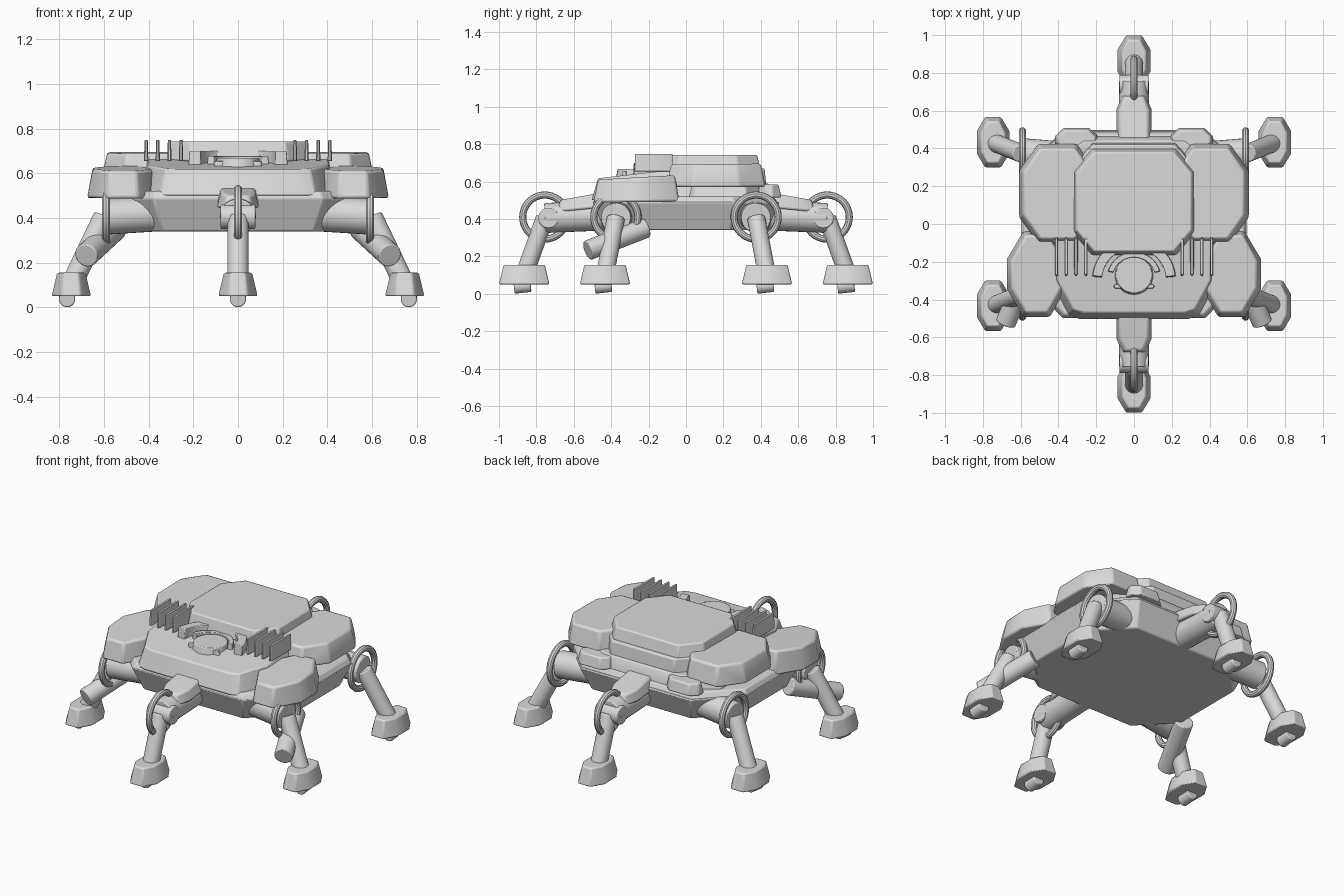
import bpy, bmesh, math
from mathutils import Vector

if "Cube" in bpy.data.objects:
    bpy.data.objects.remove(bpy.data.objects["Cube"])

grey = bpy.data.materials.new("plain_grey")
grey.diffuse_color = (0.7, 0.7, 0.7, 1)
grey.use_nodes = True
grey.node_tree.nodes["Principled BSDF"].inputs["Base Color"].default_value = grey.diffuse_color


def finish(ob, name, bevel=0.0):
    ob.name = name
    ob.data.materials.append(grey)
    if bevel:
        m = ob.modifiers.new("edge", 'BEVEL')
        m.width, m.segments, m.limit_method = bevel, 2, 'ANGLE'
    bpy.ops.object.select_all(action='DESELECT')
    ob.select_set(True)
    bpy.context.view_layer.objects.active = ob
    bpy.ops.object.shade_smooth_by_angle(angle=math.radians(35))
    return ob


def octagon(x0, x1, y0, y1, cx, cy):
    return [(x0 + cx, y0), (x1 - cx, y0), (x1, y0 + cy), (x1, y1 - cy),
            (x1 - cx, y1), (x0 + cx, y1), (x0, y1 - cy), (x0, y0 + cy)]


def plate(name, pts, z0, z1, inset=0.0, tilt=0.0, base_tilt=0.0, bevel=0.008):
    """Tapered slab: outline at z0, inset outline at z1, optional slope in y."""
    xs, ys = [p[0] for p in pts], [p[1] for p in pts]
    cx, cy = (min(xs) + max(xs)) / 2, (min(ys) + max(ys)) / 2
    kx = 1 - inset / ((max(xs) - min(xs)) / 2)
    ky = 1 - inset / ((max(ys) - min(ys)) / 2)
    bm = bmesh.new()
    lo = [bm.verts.new((x, y, z0 + base_tilt * (y - cy))) for x, y in pts]
    hi = [bm.verts.new((cx + (x - cx) * kx, cy + (y - cy) * ky,
                        z1 + tilt * (y - cy))) for x, y in pts]
    bm.faces.new(lo)
    bm.faces.new(hi)
    for i in range(len(pts)):
        j = (i + 1) % len(pts)
        bm.faces.new((lo[i], lo[j], hi[j], hi[i]))
    bmesh.ops.recalc_face_normals(bm, faces=bm.faces)
    me = bpy.data.meshes.new(name)
    bm.to_mesh(me)
    bm.free()
    ob = bpy.data.objects.new(name, me)
    bpy.context.collection.objects.link(ob)
    return finish(ob, name, bevel)


def rod(name, a, b, r, bevel=0.006):
    a, b = Vector(a), Vector(b)
    bpy.ops.mesh.primitive_cylinder_add(vertices=28, radius=r, depth=(b - a).length,
                                        location=(a + b) / 2)
    ob = bpy.context.object
    ob.rotation_euler = (b - a).to_track_quat('Z', 'Y').to_euler()
    return finish(ob, name, bevel)


def ring(name, loc):
    bpy.ops.mesh.primitive_torus_add(location=loc, rotation=(0, math.pi / 2, 0),
                                     major_radius=0.118, minor_radius=0.019,
                                     major_segments=40, minor_segments=10)
    return finish(bpy.context.object, name)


def arc(cx, cy, r0, r1, a0, a1, n=8):
    angles = [math.radians(a0 + (a1 - a0) * i / n) for i in range(n + 1)]
    return [(cx + r1 * math.cos(a), cy + r1 * math.sin(a)) for a in angles] + \
           [(cx + r0 * math.cos(a), cy + r0 * math.sin(a)) for a in reversed(angles)]


def leg(name, hip, knee, foot):
    """Hip tube, knee ring, shin, foot block and toe peg."""
    fx, fy = foot
    rod(name + "_hip", hip, knee, 0.08)
    ring(name + "_knee_ring", (knee[0] * 0.985, knee[1], 0.41))
    rod(name + "_shin", knee, (fx, fy, 0.10), 0.048)
    plate(name + "_foot", octagon(fx - 0.088, fx + 0.088, fy - 0.135, fy + 0.135, 0.045, 0.075),
          0.05, 0.155, 0.025)
    px = fx * 1.025
    rod(name + "_toe_peg", (px, fy - 0.055, 0.036), (px, fy + 0.035, 0.046), 0.036)


# Lower hull, widening upward
hull = plate("lower_hull", octagon(-0.60, 0.60, -0.50, 0.50, 0.22, 0.23), 0.49, 0.34, 0.065)
plate("hull_rim", octagon(-0.60, 0.60, -0.50, 0.49, 0.22, 0.23), 0.485, 0.52, 0.02)

# Upper decks
plate("front_deck", [(-0.29, -0.505), (0.29, -0.505), (0.35, -0.485), (0.44, -0.31),
                     (0.44, 0.10), (-0.44, 0.10), (-0.44, -0.31), (-0.35, -0.485)],
      0.50, 0.648, 0.035, tilt=0.1)
plate("rear_deck", octagon(-0.48, 0.48, -0.1, 0.47, 0.2, 0.14), 0.50, 0.59, 0.03)
plate("top_plate_base", octagon(-0.34, 0.34, -0.16, 0.43, 0.12, 0.13), 0.57, 0.67, 0.01)
plate("top_plate", octagon(-0.325, 0.325, -0.165, 0.40, 0.10, 0.12), 0.655, 0.742, 0.02)

# Sensor disc set in the front deck, with raised arc guards
plate("sensor_disc", arc(0, -0.27, 0, 0.11, 0, 360, 28)[:28], 0.60, 0.668, 0.015, bevel=0.004)
plate("sensor_rear_guard", arc(0, -0.29, 0.115, 0.145, 15, 165, 16), 0.60, 0.678, 0.004,
      bevel=0.003)
plate("sensor_front_lip", octagon(-0.11, 0.11, -0.345, -0.315, 0.01, 0.01), 0.60, 0.655, 0.004,
      bevel=0.003)
for side, a in (("right", 5), ("left", 115)):
    plate(side + "_sensor_guard", arc(0, -0.30, 0.17, 0.225, a, a + 60), 0.60, 0.70, 0.006,
          bevel=0.004)

for s, side in ((1, "right"), (-1, "left")):
    def mx(pts):
        return [(s * x, y) for x, y in pts]

    # Armour pods
    plate(side + "_front_pod", mx(octagon(0.355, 0.675, -0.495, -0.035, 0.09, 0.15)),
          0.49, 0.622, 0.025, tilt=0.05, base_tilt=0.01, bevel=0.012)
    plate(side + "_rear_pod", mx(octagon(0.20, 0.61, -0.105, 0.425, 0.10, 0.14)),
          0.572, 0.693, 0.025, tilt=0.01, bevel=0.012)

    # Rear bumps
    plate(side + "_rear_bump", mx(octagon(0.19, 0.42, 0.38, 0.51, 0.045, 0.045)),
          0.515, 0.585, 0.015)

    # Row of cooling fins
    for i in range(4):
        x = s * (0.255 + 0.052 * i)
        plate(f"{side}_fin_{i + 1}", octagon(x - 0.01, x + 0.01, -0.275, -0.07, 0.005, 0.012),
              0.655, 0.748, 0.003, bevel=0.002)

    # Side legs
    for t, end in ((1, "rear"), (-1, "front")):
        leg(f"{side}_{end}_leg", (s * 0.36, t * 0.355, 0.42), (s * 0.60, t * 0.375, 0.405),
            (s * 0.746, t * 0.433))

    # Loose barrel under the front pod
    rod(side + "_barrel", (s * 0.68, -0.525, 0.232), (s * 0.55, -0.215, 0.352), 0.054)

# Centre legs with armour shells
for t, end in ((1, "rear"), (-1, "front")):
    leg(end + "_centre_leg", (0, t * 0.40, 0.42), (0, t * 0.755, 0.405), (0, t * 0.865))
    outline = [(-0.095, 0.42), (0.095, 0.42), (0.095, 0.61), (0.06, 0.69),
               (-0.06, 0.69), (-0.095, 0.61)]
    plate(end + "_leg_shell", [(x, t * y) for x, y in outline], 0.45, 0.522, 0.018,
          tilt=-0.15 * t, base_tilt=-0.1 * t, bevel=0.012)
    rod(end + "_knee_hub", (-0.078, t * 0.735, 0.405), (0.078, t * 0.735, 0.405), 0.055)
